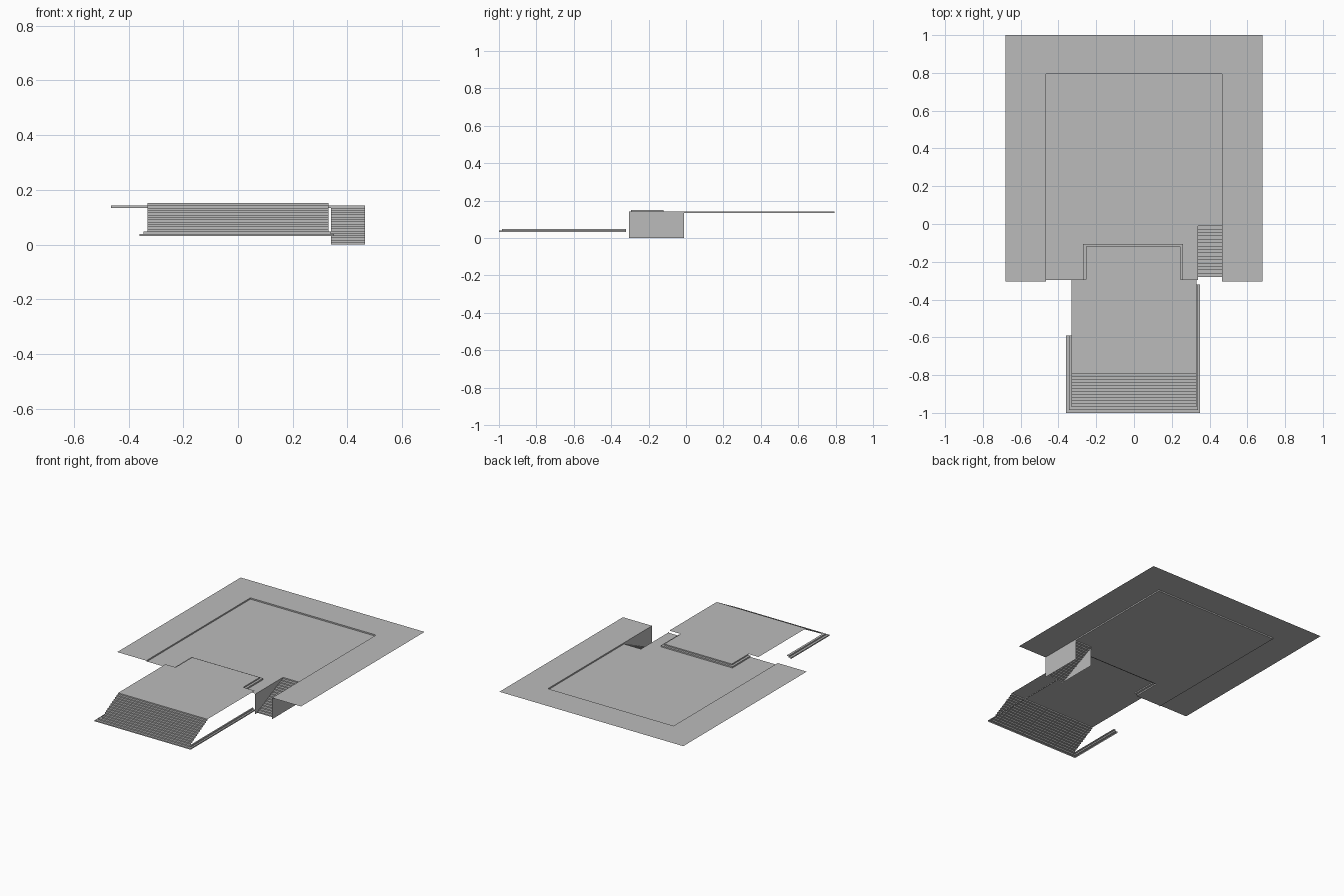
import bpy, bmesh

if "Cube" in bpy.data.objects:
    bpy.data.objects.remove(bpy.data.objects["Cube"])

stone = bpy.data.materials.new("grey_stone")
stone.diffuse_color = (0.5, 0.5, 0.5, 1)
stone.use_nodes = True
stone.node_tree.nodes["Principled BSDF"].inputs["Base Color"].default_value = stone.diffuse_color

# Main levels and outlines
FLOOR, RIM, DECK = 0.134, 0.143, 0.151
FRONT = -0.305


def build(name, quads):
    """Make one sheet object from a list of polygons."""
    bm = bmesh.new()
    for q in quads:
        bm.faces.new([bm.verts.new(p) for p in q])
    bmesh.ops.remove_doubles(bm, verts=bm.verts, dist=0.0005)
    me = bpy.data.meshes.new(name)
    bm.to_mesh(me)
    bm.free()
    me.materials.append(stone)
    ob = bpy.data.objects.new(name, me)
    bpy.context.collection.objects.link(ob)
    return ob


def flat(x0, x1, y0, y1, z):
    return [(x0, y0, z), (x1, y0, z), (x1, y1, z), (x0, y1, z)]


def stairs(name, x0, x1, y0, y1, z0, z1, risers):
    """Open flight rising towards +y, starting and ending with a riser."""
    run, rise = (y1 - y0) / (risers - 1), (z1 - z0) / risers
    prof = []
    for i in range(risers):
        y = y0 + run * i
        prof += [(y, z0 + rise * i), (y, z0 + rise * (i + 1))]
    build(name, [[(x0, *a), (x1, *a), (x1, *b), (x0, *b)]
                 for a, b in zip(prof, prof[1:])])


def wrap_steps(name, outlines, levels):
    """Steps following nested outlines: riser at each, tread to the next."""
    quads = []
    for k, line in enumerate(outlines):
        for i in range(len(line) - 1):
            p, q = line[i], line[i + 1]
            if k + 1 < len(levels):
                lo, hi = levels[k], levels[k + 1]
                quads.append([(*p, lo), (*q, lo), (*q, hi), (*p, hi)])
            if k + 1 < len(outlines):
                z = levels[k + 1]
                p2, q2 = outlines[k + 1][i], outlines[k + 1][i + 1]
                quads.append([(*p, z), (*q, z), (*q2, z), (*p2, z)])
    build(name, quads)


def u_line(xl, xr, y_left, y_far, y_right):
    return [(xl, y_left), (xl, y_far), (xr, y_far), (xr, y_right)]


# Raised rim around the sunken floor
wrap_steps("terrace_rim",
           [u_line(-0.465, 0.465, FRONT, 0.795, FRONT),
            u_line(-0.68, 0.68, FRONT, 1.0, FRONT)],
           [FLOOR, RIM])

# Sunken floor, cut around the stairwell and the deck tongue
build("terrace_floor", [
    flat(-0.465, 0.465, -0.01, 0.795, FLOOR),
    flat(-0.465, 0.34, -0.105, -0.01, FLOOR),
    flat(-0.465, -0.27, -0.297, -0.105, FLOOR),
    flat(0.26, 0.34, -0.297, -0.105, FLOOR)])

# Front deck with its narrower tongue
build("front_deck", [
    flat(-0.33, 0.33, -0.795, -0.295, DECK),
    flat(-0.255, 0.245, -0.295, -0.12, DECK)])

# Two steps from the deck tongue down to the floor
wrap_steps("tongue_steps",
           [u_line(0.26, -0.27, -0.295, -0.105, -0.295),
            u_line(0.245, -0.255, -0.295, -0.12, -0.295)],
           [FLOOR, RIM, DECK])

# Wide front stairs and the low steps wrapped around their foot
stairs("front_stairs", -0.33, 0.33, -0.968, -0.795, 0.048, DECK, 12)
wrap_steps("foot_steps",
           [u_line(-0.36, 0.35, -0.59, -1.0, -0.32),
            u_line(-0.345, 0.339, -0.59, -0.984, -0.32),
            u_line(-0.33, 0.33, -0.59, -0.968, -0.32)],
           [0.031, 0.039, 0.048])

# Side stairwell: flight and its two walls
stairs("side_stairs", 0.34, 0.465, -0.28, -0.01, 0.0, FLOOR, 16)
for name, x, ya, yb in (("stairwell_left_wall", 0.34, FRONT, -0.01),
                        ("stairwell_right_wall", 0.465, -0.01, FRONT)):
    build(name, [[(x, ya, 0), (x, yb, 0), (x, yb, FLOOR), (x, ya, FLOOR)]])
